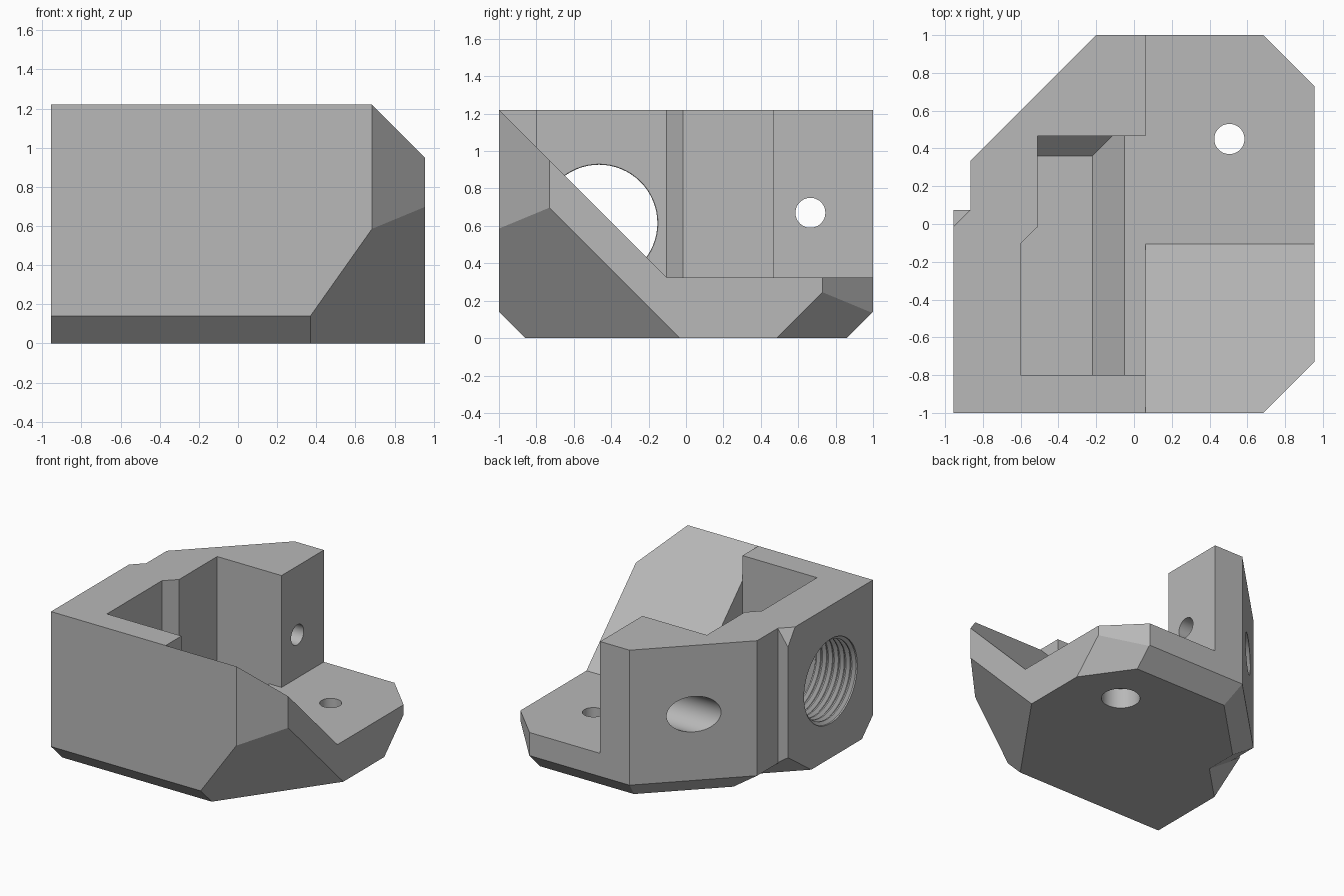
import bpy, bmesh, math
from mathutils import Vector, Matrix

cube = bpy.data.objects.get("Cube")
if cube:
    bpy.data.objects.remove(cube, do_unlink=True)

R2 = math.sqrt(2)
TOP, PLATE, FLOOR = 1.22, 0.325, 0.155

grey = bpy.data.materials.new("plain grey")
grey.use_nodes = True
grey.diffuse_color = (0.48, 0.48, 0.48, 1)
grey.node_tree.nodes["Principled BSDF"].inputs["Base Color"].default_value = grey.diffuse_color


def finish(name, bm):
    bmesh.ops.recalc_face_normals(bm, faces=bm.faces)
    mesh = bpy.data.meshes.new(name)
    bm.to_mesh(mesh)
    bm.free()
    mesh.materials.append(grey)
    obj = bpy.data.objects.new(name, mesh)
    bpy.context.collection.objects.link(obj)
    return obj


def prism(name, outline, low, high, place=lambda a, b, h: (a, b, h), cuts=()):
    """Extrude an outline, then slice away the outer side of each plane."""
    bm = bmesh.new()
    base = bm.faces.new([bm.verts.new(place(a, b, low)) for a, b in outline])
    ext = bmesh.ops.extrude_face_region(bm, geom=[base])
    shift = Vector(place(0, 0, high)) - Vector(place(0, 0, low))
    bmesh.ops.translate(bm, vec=shift, verts=[v for v in ext["geom"] if isinstance(v, bmesh.types.BMVert)])
    for normal, point in cuts:
        bmesh.ops.bisect_plane(bm, geom=bm.verts[:] + bm.edges[:] + bm.faces[:], dist=1e-5,
                               plane_co=point, plane_no=Vector(normal).normalized(), clear_outer=True)
        bmesh.ops.holes_fill(bm, edges=[e for e in bm.edges if e.is_boundary], sides=0)
    return finish(name, bm)


def box(name, x0, x1, y0, y1, cuts):
    return prism(name, [(x0, y0), (x1, y0), (x1, y1), (x0, y1)], 0, TOP, cuts=cuts)


def bore(name, profile, origin, along_x=False, steps=64):
    """Revolve (radius, distance) pairs into a solid hole cutter."""
    bm = bmesh.new()
    rings = [[bm.verts.new((r * math.cos(k * math.tau / steps), r * math.sin(k * math.tau / steps), h))
              for k in range(steps)] for r, h in profile]
    for a, b in zip(rings, rings[1:]):
        for k in range(steps):
            n = (k + 1) % steps
            bm.faces.new((a[k], a[n], b[n], b[k]))
    bm.faces.new(rings[0])
    bm.faces.new(rings[-1])
    turn = Matrix.Rotation(math.pi / 2, 4, "Y") if along_x else Matrix()
    bmesh.ops.transform(bm, matrix=Matrix.Translation(origin) @ turn, verts=bm.verts)
    return finish(name, bm)


def combine(target, tool, operation):
    mod = target.modifiers.new(operation, "BOOLEAN")
    mod.operation, mod.solver, mod.object = operation, "EXACT", tool
    bpy.context.view_layer.objects.active = target
    bpy.ops.object.modifier_apply(modifier=mod.name)
    bpy.data.objects.remove(tool, do_unlink=True)


# Main block with its corner and underside chamfers
front_bevel = ((0, -1, -1), (0, -1, 0.14))
body = box("bracket_body", -0.865, 0.955, -1, 1, [
    ((1, -1, 0), (0.685, -1, 0)),
    ((1, 1, 0), (0.685, 1, 0)),
    ((-1, 1, 0), (-0.2, 1, 0)),
    front_bevel,
    ((0, 1, -1), (0, 1, 0.14)),
    ((R2, -1, -1), (0.37, -1, 0.14)),
    ((R2, 1, -1), (0.955, 0.485, 0)),
    ((-1, 1, -R2), (-0.865, 0.335, 0.14)),
    ((-0.14, 0, -0.205), (-0.865, 0, 0.14)),
])

# Raised side pad around the threaded hole
pad = box("side_pad", -0.955, -0.3, -1, 0.075, [
    front_bevel,
    ((-1, 1, -R2), (-0.955, -0.22, 0)),
    ((-1, 1, 1 / R2), (-0.955, -0.015, TOP)),
])
combine(body, pad, "UNION")

# Open area above the plate, leaving a sloped front gusset
opening = prism("opening_cutter",
                [(-1.305, 1.525), (-0.105, PLATE), (1.5, PLATE), (1.5, 1.8), (-1.305, 1.8)],
                0.06, 1.5, place=lambda a, b, h: (h, a, b))
combine(body, opening, "DIFFERENCE")

# Upper cavity between the walls
wall_side = [(-0.51, 0.465), (-0.51, -0.015), (-0.6, -0.105), (-0.6, -0.8)]
cavity = prism("cavity_cutter",
               wall_side + [(0.06, -0.8), (0.06, -0.06), (0.2, -0.06), (0.2, 0.465)], PLATE, 1.5)
combine(body, cavity, "DIFFERENCE")

# Sunken pocket with sloped side and back
pocket = prism("pocket_cutter", wall_side + [(0.04, -0.8), (0.04, 0.465)], FLOOR, 0.45, cuts=[
    ((1, 0, -1), (-0.05, 0, PLATE)),
    ((0, 1, -1), (0, 0.36, FLOOR)),
])
combine(body, pocket, "DIFFERENCE")

# Threaded hole through the side wall
pitch = 0.052
thread = [(0.337, -0.1)]
for i in range(8):
    thread += [(0.337, i * pitch + 0.012), (0.312, i * pitch + 0.03), (0.312, i * pitch + 0.04)]
thread += [(0.312, 0.45)]
combine(body, bore("thread_cutter", thread, (-0.955, -0.465, 0.615), True), "DIFFERENCE")

# Counterbored screw holes, across the post and up through the plate
cross = [(0.142, -0.6), (0.142, 0), (0.08, 0), (0.08, 0.5)]
combine(body, bore("cross_hole_cutter", cross, (-0.2, 0.665, 0.67), True, 48), "DIFFERENCE")
upright = [(0.142, -0.3), (0.142, 0), (0.08, 0), (0.08, 0.4)]
combine(body, bore("plate_hole_cutter", upright, (0.505, 0.45, 0.16), False, 48), "DIFFERENCE")

bpy.ops.object.select_all(action="DESELECT")
body.select_set(True)
bpy.context.view_layer.objects.active = body
bpy.ops.object.shade_smooth_by_angle(angle=math.radians(20))
